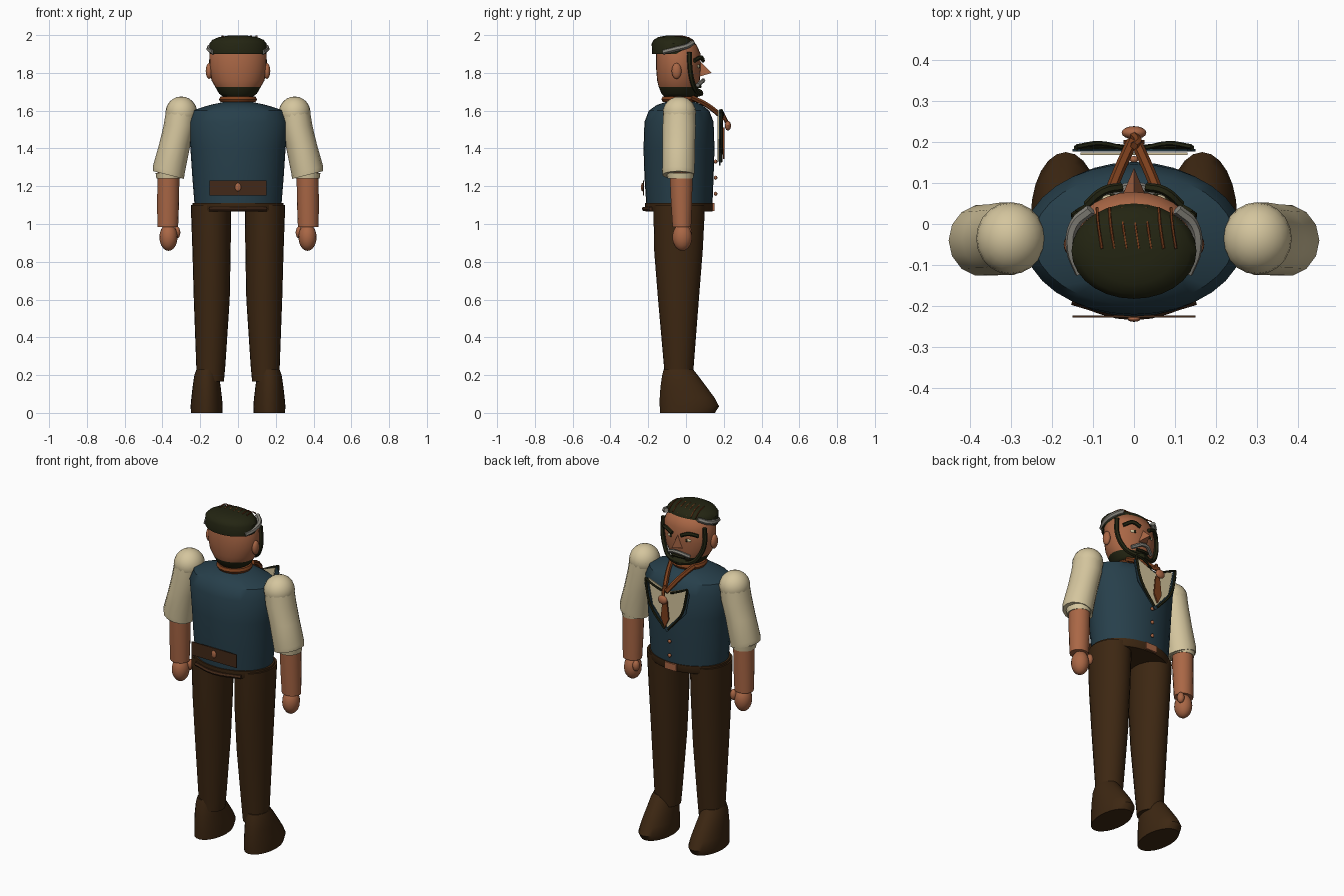
import bpy, bmesh
from math import sin, cos, pi, radians
from mathutils import Vector

if "Cube" in bpy.data.objects:
    bpy.data.objects.remove(bpy.data.objects["Cube"])


def material(name, rgb):
    m = bpy.data.materials.new(name)
    m.use_nodes = True
    m.diffuse_color = (*rgb, 1)
    m.node_tree.nodes["Principled BSDF"].inputs["Base Color"].default_value = (*rgb, 1)
    return m


SKIN = material("skin", (0.40, 0.135, 0.06))
CREAM = material("cream cloth", (0.66, 0.56, 0.34))
BLUE = material("dark blue cloth", (0.02, 0.05, 0.07))
BROWN = material("dark brown cloth", (0.046, 0.02, 0.006))
LEATHER = material("leather", (0.055, 0.022, 0.009))
HAIR = material("dark hair", (0.017, 0.018, 0.006))
GREY = material("grey hair", (0.24, 0.23, 0.2))
RUST = material("rust cloth", (0.2, 0.05, 0.012))


def smooth(ob, angle=40):
    bpy.ops.object.select_all(action="DESELECT")
    ob.select_set(True)
    bpy.context.view_layer.objects.active = ob
    bpy.ops.object.shade_smooth_by_angle(angle=radians(angle))
    return ob


def finish(name, bm, mat):
    bmesh.ops.recalc_face_normals(bm, faces=bm.faces)
    me = bpy.data.meshes.new(name)
    bm.to_mesh(me)
    bm.free()
    ob = bpy.data.objects.new(name, me)
    bpy.context.collection.objects.link(ob)
    me.materials.append(mat)
    return ob


def loft(name, rings, mat, n=24):
    """Stack of ellipses given as (z, centre x, centre y, radius x, radius y)."""
    bm = bmesh.new()
    loops = [[bm.verts.new((cx + rx * cos(2 * pi * i / n), cy + ry * sin(2 * pi * i / n), z))
              for i in range(n)] for z, cx, cy, rx, ry in rings]
    for a, b in zip(loops, loops[1:]):
        for i in range(n):
            j = (i + 1) % n
            bm.faces.new((a[i], a[j], b[j], b[i]))
    bm.faces.new(loops[0])
    bm.faces.new(loops[-1])
    return smooth(finish(name, bm, mat))


def ball(name, centre, radii, mat, n=16):
    bm = bmesh.new()
    bmesh.ops.create_uvsphere(bm, u_segments=n, v_segments=n // 2 + 2, radius=1)
    for v in bm.verts:
        v.co = Vector(centre) + Vector(a * b for a, b in zip(v.co, radii))
    return smooth(finish(name, bm, mat))


def box(name, centre, size, mat):
    bm = bmesh.new()
    bmesh.ops.create_cube(bm, size=1)
    for v in bm.verts:
        v.co = Vector(centre) + Vector(a * b for a, b in zip(v.co, size))
    return finish(name, bm, mat)


def plate(name, outline, y, mat, depth=0.006):
    """Thin upright sheet from an (x, z) outline."""
    bm = bmesh.new()
    face = bm.faces.new([bm.verts.new((x, y, z)) for x, z in outline])
    out = bmesh.ops.extrude_face_region(bm, geom=[face])["geom"]
    for v in out:
        if isinstance(v, bmesh.types.BMVert):
            v.co.y += depth
    return finish(name, bm, mat)


def tube(name, points, radius, mat, cyclic=False):
    cu = bpy.data.curves.new(name, "CURVE")
    cu.dimensions = "3D"
    cu.bevel_depth, cu.bevel_resolution, cu.resolution_u = radius, 1, 4
    cu.use_fill_caps = True
    sp = cu.splines.new("BEZIER")
    sp.bezier_points.add(len(points) - 1)
    for p, co in zip(sp.bezier_points, points):
        p.co = co
        p.handle_left_type = p.handle_right_type = "AUTO"
    sp.use_cyclic_u = cyclic
    cu.materials.append(mat)
    ob = bpy.data.objects.new(name, cu)
    bpy.context.collection.objects.link(ob)
    bpy.ops.object.select_all(action="DESELECT")
    ob.select_set(True)
    bpy.context.view_layer.objects.active = ob
    bpy.ops.object.convert(target="MESH")
    return smooth(bpy.context.object)


# Torso and waist
loft("vest", [(1.1, 0, -.035, .23, .175), (1.25, 0, -.037, .242, .183), (1.4, 0, -.037, .252, .188),
              (1.54, 0, -.037, .268, .183), (1.6, 0, -.037, .245, .16), (1.63, 0, -.035, .15, .12),
              (1.645, 0, -.03, .08, .08)], BLUE, 32)
loft("belt", [(1.065, 0, -.037, .235, .175), (1.075, 0, -.037, .242, .181),
              (1.112, 0, -.037, .242, .181)], BROWN, 32)
box("buckle", (0, .144, 1.09), (.075, .012, .04), SKIN)
box("back_patch", (0, -.225, 1.19), (.3, .006, .08), LEATHER)
ball("back_button", (0, -.231, 1.195), (.016, .007, .022), SKIN)
tube("back_strap", [(-.15, -.185, 1.08), (0, -.222, 1.08), (.15, -.185, 1.08)], .012, LEATHER)
for i, z in enumerate((1.16, 1.245, 1.33)):
    ball(f"vest_button_{i + 1}", (0, .157, z), (.011, .009, .011), SKIN, 10)

# Shirt front, tie and knot
plate("shirt_front", [(-.13, 1.6), (0, 1.55), (.13, 1.6), (.1, 1.45), (0, 1.33), (-.1, 1.45)], .168, CREAM)
plate("tie", [(-.014, 1.51), (.014, 1.51), (.026, 1.4), (0, 1.345), (-.026, 1.4)], .195, RUST, .009)
ball("tie_knot", (0, .222, 1.52), (.03, .016, .026), SKIN)
tube("neck_band", [(.085, -.03, 1.66), (0, .05, 1.66), (-.085, -.03, 1.66), (0, -.115, 1.66)], .016, RUST, True)
tube("knot_tail", [(0, .215, 1.54), (.01, .2, 1.57), (0, .19, 1.59)], .01, RUST)

# Head with beard below the jaw line
loft("neck", [(1.6, 0, -.03, .075, .075), (1.72, 0, -.03, .075, .075)], SKIN)
head = loft("head", [(1.675, 0, -.035, .08, .08), (1.69, 0, -.035, .1, .095), (1.725, 0, -.038, .12, .106),
                     (1.76, 0, -.04, .14, .113), (1.82, 0, -.04, .151, .118), (1.9, 0, -.04, .152, .118),
                     (1.95, 0, -.045, .125, .1), (1.97, 0, -.045, .07, .06)], SKIN, 28)
head.data.materials.append(HAIR)
for f in head.data.polygons:
    if f.center.z < 1.735 and (f.center.z < 1.71 or abs(f.center.x) > .06):
        f.material_index = 1
loft("hair_cap", [(1.9, 0, -.066, .152, .113), (1.955, 0, -.066, .152, .116), (1.975, 0, -.066, .135, .105),
                  (1.99, 0, -.066, .1, .08), (1.997, 0, -.066, .05, .04)], HAIR, 28)
for i in range(7):
    x = -.09 + i * .03
    tube(f"hair_strand_{i + 1}", [(x, .04, 1.965), (x + .003, .0, 1.99), (x + .012, -.06, 1.995)], .0035, RUST)

# Face
bm = bmesh.new()
pts = [bm.verts.new(p) for p in ((0, .07, 1.865), (.028, .07, 1.78), (-.028, .07, 1.78), (0, .137, 1.8))]
for trio in ((0, 1, 3), (0, 3, 2), (1, 2, 3), (0, 2, 1)):
    bm.faces.new([pts[k] for k in trio])
finish("nose", bm, SKIN)
tube("moustache", [(-.07, .062, 1.735), (0, .092, 1.76), (.07, .062, 1.735)], .011, GREY)
tube("mouth", [(-.04, .07, 1.728), (0, .076, 1.728), (.04, .07, 1.728)], .008, HAIR)
ball("goatee", (0, .058, 1.695), (.05, .032, .022), HAIR)

# Everything paired
for side, s in (("left", 1), ("right", -1)):
    def mx(points):
        return [(s * p[0], *p[1:]) for p in points]

    def rings(data):
        return [(z, s * x, y, rx, ry) for z, x, y, rx, ry in data]

    # Face pairs
    ball(f"{side}_ear", (s * .153, -.05, 1.81), (.018, .026, .042), SKIN)
    ball(f"{side}_eye", (s * .055, .062, 1.835), (.023, .01, .011), CREAM)
    ball(f"{side}_pupil", (s * .053, .071, 1.835), (.008, .004, .009), HAIR, 10)
    tube(f"{side}_brow", mx([(.03, .09, 1.865), (.075, .08, 1.882), (.115, .045, 1.865)]), .011, HAIR)
    tube(f"{side}_jaw_beard", mx([(.137, .018, 1.91), (.14, .022, 1.82), (.118, .035, 1.75),
                                  (.08, .055, 1.705), (0, .08, 1.69)]), .013, HAIR)
    tube(f"{side}_temple_hair", mx([(.105, .035, 1.96), (.143, 0, 1.94), (.152, -.06, 1.925),
                                    (.13, -.12, 1.91)]), .014, GREY)

    # Lapel and tie strap
    plate(f"{side}_lapel", mx([(.13, 1.605), (.15, 1.57), (.125, 1.45), (0, 1.31), (0, 1.335), (.1, 1.45)]),
          .176, BLUE)
    tube(f"{side}_lapel_trim", mx([(.14, .186, 1.6), (.105, .19, 1.45), (.012, .186, 1.33)]), .007, HAIR)
    tube(f"{side}_collar_trim", mx([(.14, .188, 1.605), (.085, .196, 1.58), (.03, .186, 1.555)]), .006, HAIR)
    tube(f"{side}_tie_strap", mx([(.075, .03, 1.67), (.045, .11, 1.63), (.005, .2, 1.56)]), .014, RUST)

    # Arm
    ball(f"{side}_shoulder", (s * .3, -.035, 1.59), (.084, .088, .085), CREAM, 20)
    sleeve = loft(f"{side}_sleeve", rings([(1.255, .368, -.04, .082, .085), (1.28, .367, -.04, .084, .088),
                                           (1.42, .335, -.038, .083, .088), (1.52, .31, -.036, .084, .09),
                                           (1.6, .299, -.035, .082, .086)]), CREAM, 14)
    for v in sleeve.data.vertices:
        if v.co.z < 1.3:
            v.co.z += (abs(v.co.x) - .35) * .25
    loft(f"{side}_cuff", rings([(1.24, .368, -.03, .064, .068), (1.27, .368, -.03, .068, .072)]), CREAM, 16)
    loft(f"{side}_forearm", rings([(.985, .372, -.022, .055, .05), (1.12, .37, -.024, .058, .057),
                                   (1.28, .368, -.026, .058, .062)]), SKIN, 18)
    ball(f"{side}_hand", (s * .368, -.02, .93), (.048, .052, .072), SKIN)
    ball(f"{side}_thumb", (s * .325, .01, .955), (.02, .022, .032), SKIN, 12)

    # Leg and shoe
    loft(f"{side}_trouser_leg", rings([(.165, .145, -.038, .07, .073), (.25, .144, -.038, .077, .079),
                                       (.6, .139, -.04, .095, .108), (.85, .14, -.04, .101, .128),
                                       (1.1, .143, -.036, .107, .137)]), BROWN, 24)
    loft(f"{side}_shoe", rings([(0, .166, .008, .083, .145), (.035, .166, .018, .085, .157),
                                (.08, .166, .006, .081, .145), (.14, .166, -.014, .074, .121),
                                (.2, .166, -.032, .065, .094), (.23, .165, -.04, .055, .078)]), BROWN, 24)
